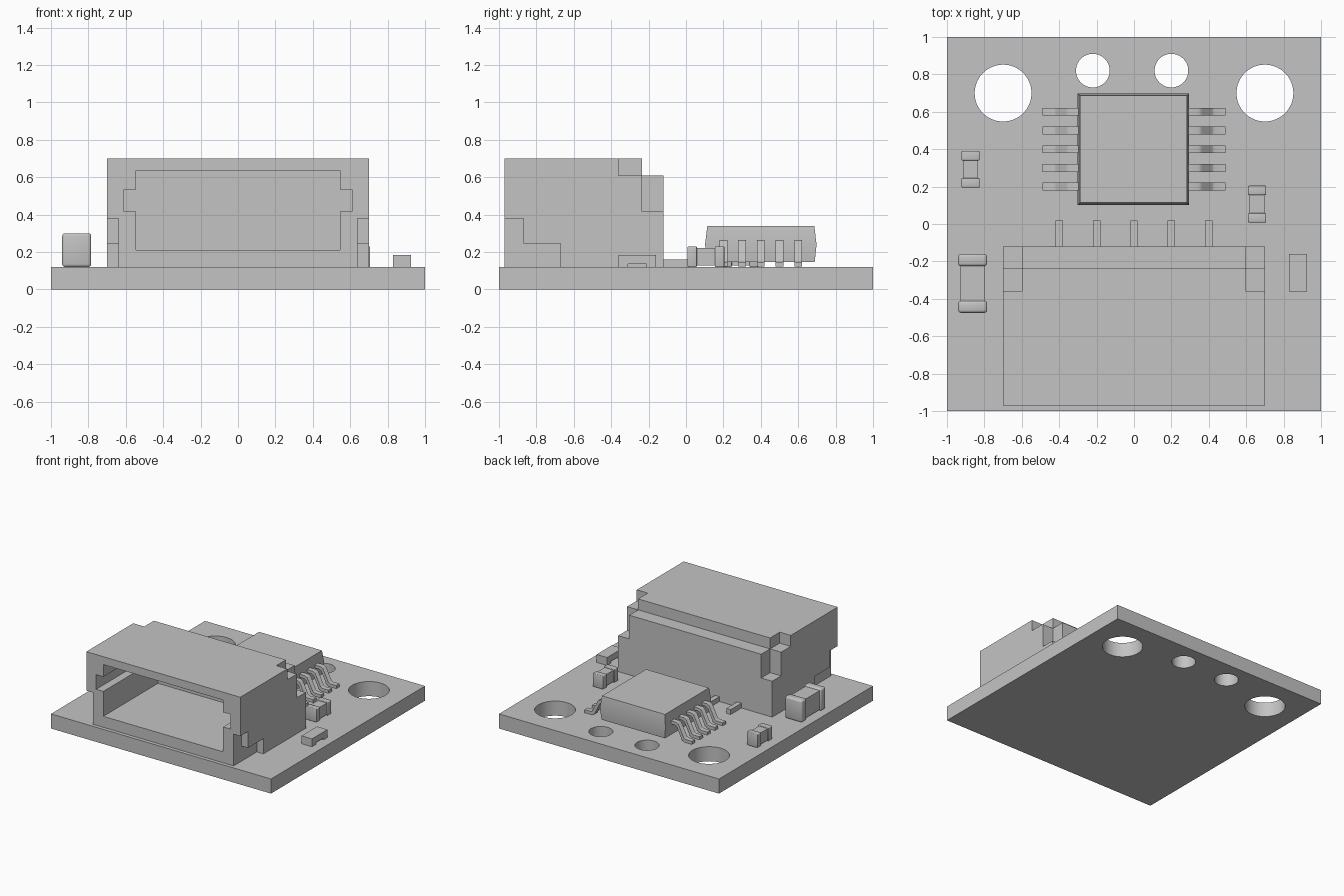
import bpy, bmesh, math
from mathutils import Vector

cube = bpy.data.objects.get("Cube")
if cube:
    bpy.data.objects.remove(cube, do_unlink=True)

grey = bpy.data.materials.new("plain grey")
grey.use_nodes = True
grey.diffuse_color = (0.55, 0.55, 0.55, 1)
grey.node_tree.nodes["Principled BSDF"].inputs["Base Color"].default_value = grey.diffuse_color

TOP = 0.12  # upper face of the board


def finish(name, bm):
    bmesh.ops.recalc_face_normals(bm, faces=bm.faces[:])
    mesh = bpy.data.meshes.new(name)
    bm.to_mesh(mesh)
    bm.free()
    mesh.materials.append(grey)
    obj = bpy.data.objects.new(name, mesh)
    bpy.context.collection.objects.link(obj)
    return obj


def activate(obj):
    bpy.ops.object.select_all(action='DESELECT')
    obj.select_set(True)
    bpy.context.view_layer.objects.active = obj


def smooth(obj, degrees=35):
    activate(obj)
    bpy.ops.object.shade_smooth_by_angle(angle=math.radians(degrees))


def prism(name, points, lo, hi, axis):
    """Extrude a (y, z) profile along x, or an (x, z) profile along y."""
    bm = bmesh.new()
    place = (lambda u, v: (lo, u, v)) if axis == 'x' else (lambda u, v: (u, lo, v))
    face = bm.faces.new([bm.verts.new(place(u, v)) for u, v in points])
    ext = bmesh.ops.extrude_face_region(bm, geom=[face])
    shift = Vector((hi - lo, 0, 0)) if axis == 'x' else Vector((0, hi - lo, 0))
    bmesh.ops.translate(bm, vec=shift,
                        verts=[g for g in ext["geom"] if isinstance(g, bmesh.types.BMVert)])
    return finish(name, bm)


def box(name, x, y, z, bevel=0):
    pts = [(x[0], z[0]), (x[1], z[0]), (x[1], z[1]), (x[0], z[1])]
    obj = prism(name, pts, y[0], y[1], 'y')
    if bevel:
        activate(obj)
        mod = obj.modifiers.new("bevel", 'BEVEL')
        mod.width, mod.segments = bevel, 3
        bpy.ops.object.modifier_apply(modifier=mod.name)
        smooth(obj, 40)
    return obj


def cut(obj, cutter):
    activate(obj)
    mod = obj.modifiers.new("cut", 'BOOLEAN')
    mod.object, mod.operation, mod.solver = cutter, 'DIFFERENCE', 'EXACT'
    bpy.ops.object.modifier_apply(modifier=mod.name)
    bpy.data.objects.remove(cutter, do_unlink=True)


# Circuit board with mounting holes and two smaller holes
board = box("board", (-1, 1), (-1, 1), (0, TOP))
for x, y, r in [(-0.7, 0.7, 0.152), (0.7, 0.7, 0.152), (-0.22, 0.82, 0.09), (0.2, 0.82, 0.09)]:
    bpy.ops.mesh.primitive_cylinder_add(vertices=64, radius=r, depth=1, location=(x, y, 0))
    cut(board, bpy.context.object)
smooth(board)

# Connector shell: stepped side profile
shell = prism("connector_shell",
              [(-0.97, TOP), (-0.12, TOP), (-0.12, 0.61), (-0.235, 0.61),
               (-0.235, 0.7), (-0.97, 0.7)], -0.7, 0.7, 'x')

# Plug opening with a key slot on each side
half = [(0.545, 0.21), (0.545, 0.415), (0.61, 0.415), (0.61, 0.535), (0.545, 0.535), (0.545, 0.635)]
opening = half + [(-x, z) for x, z in reversed(half)]
cut(shell, prism("opening_cutter", opening, -1.1, -0.26, 'y'))

# Notches in the back upper corners and the front lower corners
back_notch = [(-0.36, 0.61), (-0.235, 0.61), (-0.235, 0.415), (0, 0.415), (0, 0.8), (-0.36, 0.8)]
front_notch = [(-1.1, 0), (-0.67, 0), (-0.67, 0.245), (-0.87, 0.245), (-0.87, 0.38), (-1.1, 0.38)]
for profile, inner in ((back_notch, 0.6), (front_notch, 0.64)):
    for side in (-1, 1):
        lo, hi = sorted((side * inner, side * 0.8))
        cut(shell, prism("notch_cutter", profile, lo, hi, 'x'))

# Connector solder tails
for i in range(5):
    x = (i - 2) * 0.2
    box(f"connector_pin_{i + 1}", (x - 0.02, x + 0.02), (-0.14, 0.02), (TOP, 0.16))

# Chip body: three stacked rings, widest at the middle
bm = bmesh.new()
rings = []
for inset, z in [(0.01, 0.145), (0, 0.24), (0.012, 0.34)]:
    h = 0.298 - inset
    rings.append([bm.verts.new((sx * h - 0.003, 0.4 + sy * h, z))
                  for sx, sy in ((-1, -1), (1, -1), (1, 1), (-1, 1))])
for a, b in zip(rings, rings[1:]):
    for i in range(4):
        j = (i + 1) % 4
        bm.faces.new((a[i], a[j], b[j], b[i]))
bm.faces.new(rings[0])
bm.faces.new(rings[-1])
smooth(finish("chip_body", bm), 30)

# Chip legs: bent strips on both sides
upper = [(0.27, 0.265), (0.345, 0.265), (0.365, 0.255), (0.415, 0.155), (0.43, 0.147), (0.488, 0.147)]
lower = [(0.488, 0.122), (0.42, 0.122), (0.397, 0.135), (0.35, 0.232), (0.335, 0.24), (0.27, 0.24)]
for side, word in ((-1, "right"), (1, "left")):
    for i in range(5):
        y = 0.2 + i * 0.1
        leg = prism(f"chip_leg_{word}_{i + 1}", [(side * x, z) for x, z in upper + lower],
                    y - 0.021, y + 0.021, 'y')
        smooth(leg, 45)


def component(name, x, y, height, end, inset, bevel):
    """Surface-mount part: two end caps with a slimmer middle."""
    top = TOP + height
    box(name + "_front_cap", x, (y[0], y[0] + end), (TOP, top), bevel)
    box(name + "_back_cap", x, (y[1] - end, y[1]), (TOP, top), bevel)
    box(name + "_middle", (x[0] + inset, x[1] - inset),
        (y[0] + end * 0.7, y[1] - end * 0.7), (TOP + inset, top - inset))


component("large_capacitor", (-0.94, -0.785), (-0.475, -0.16), 0.18, 0.065, 0.012, 0.015)
component("small_capacitor_right", (-0.922, -0.825), (0.195, 0.39), 0.11, 0.05, 0.008, 0.006)
component("small_capacitor_left", (0.61, 0.707), (0.008, 0.205), 0.11, 0.05, 0.008, 0.006)

# Low rectangular part with a shallow gap beneath its middle
prism("low_block",
      [(-0.36, TOP), (-0.31, TOP), (-0.31, 0.135), (-0.21, 0.135), (-0.21, TOP),
       (-0.16, TOP), (-0.16, 0.185), (-0.36, 0.185)], 0.83, 0.925, 'x')
